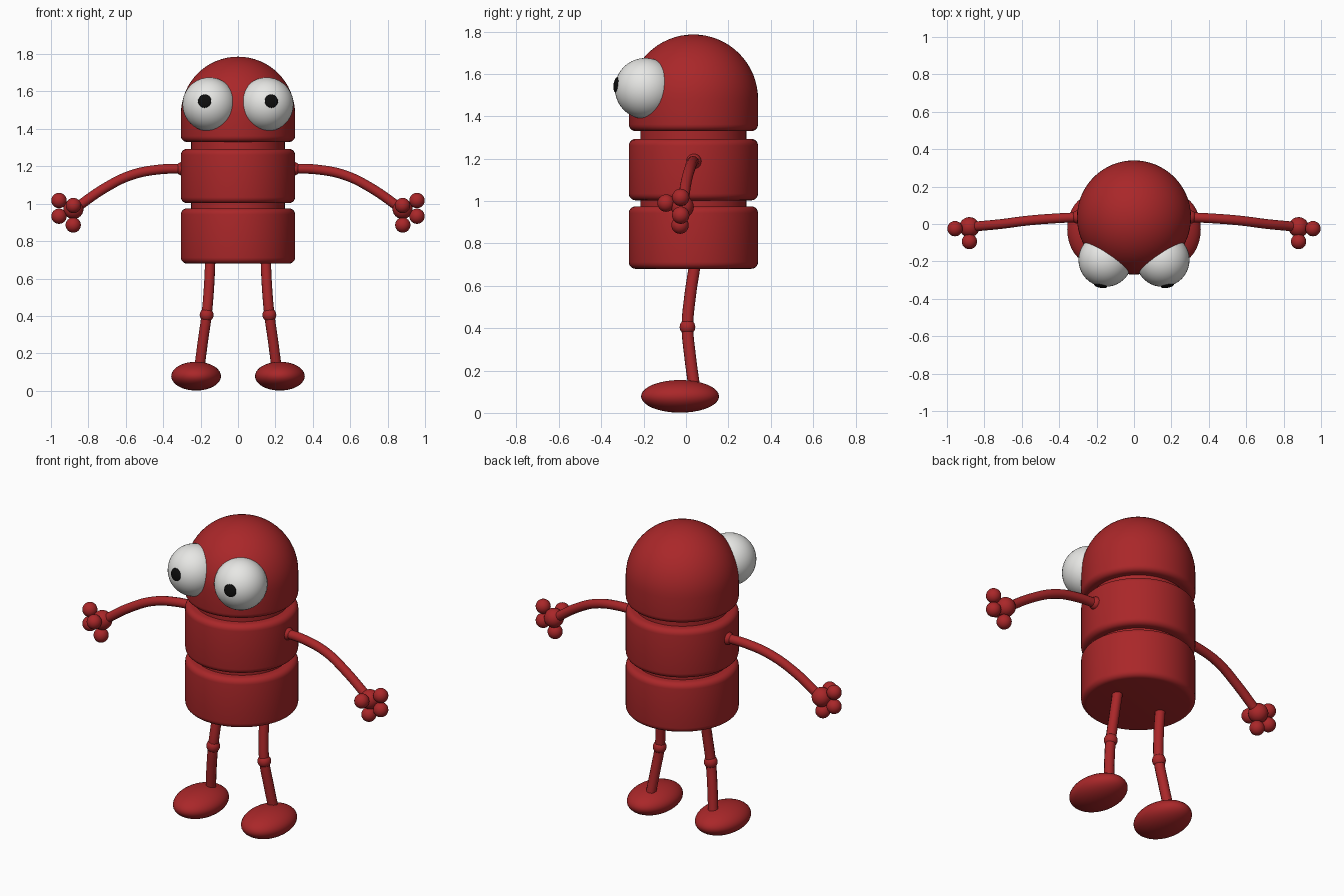
import bpy, bmesh, math
from mathutils import Vector

if "Cube" in bpy.data.objects:
    bpy.data.objects.remove(bpy.data.objects["Cube"])

CY = 0.035   # body axis in y
R = 0.305    # body radius


def material(name, rgb):
    m = bpy.data.materials.new(name)
    m.diffuse_color = (*rgb, 1)
    m.use_nodes = True
    m.node_tree.nodes["Principled BSDF"].inputs["Base Color"].default_value = m.diffuse_color
    return m


RED = material("red", (0.40, 0.02, 0.022))
WHITE = material("eye white", (0.8, 0.8, 0.78))
BLACK = material("pupil black", (0.004, 0.004, 0.004))


def finish(name, bm, mat, angle=40):
    bmesh.ops.recalc_face_normals(bm, faces=bm.faces)
    me = bpy.data.meshes.new(name)
    bm.to_mesh(me)
    bm.free()
    me.materials.append(mat)
    ob = bpy.data.objects.new(name, me)
    bpy.context.collection.objects.link(ob)
    bpy.context.view_layer.objects.active = ob
    ob.select_set(True)
    bpy.ops.object.shade_smooth_by_angle(angle=math.radians(angle))
    ob.select_set(False)
    return ob


def ball(name, loc, size, mat=RED, seg=32, aim=None):
    """Ellipsoid with half-sizes `size`; local z can be aimed along a direction."""
    bm = bmesh.new()
    bmesh.ops.create_uvsphere(bm, u_segments=seg, v_segments=seg // 2, radius=1)
    ob = finish(name, bm, mat)
    ob.location = loc
    ob.scale = size if isinstance(size, tuple) else (size,) * 3
    if aim:
        ob.rotation_euler = Vector(aim).to_track_quat('Z', 'Y').to_euler()
    return ob


def lathe(name, profile, steps=64):
    """Spin an (r, z) profile that starts and ends on the body axis."""
    bm = bmesh.new()
    vs = [bm.verts.new((r, CY, z)) for r, z in profile]
    es = [bm.edges.new(p) for p in zip(vs, vs[1:])]
    bmesh.ops.spin(bm, geom=vs + es, cent=(0, CY, 0), axis=(0, 0, 1),
                   angle=math.tau, steps=steps, use_duplicate=False)
    bmesh.ops.remove_doubles(bm, verts=bm.verts, dist=1e-4)
    return finish(name, bm, RED)


def arc(cr, cz, rad, a0, a1, n):
    return [(cr + rad * math.cos(math.radians(a0 + (a1 - a0) * i / n)),
             cz + rad * math.sin(math.radians(a0 + (a1 - a0) * i / n)))
            for i in range(n + 1)]


def tube(name, points, radius):
    """Round limb along a smooth path."""
    cu = bpy.data.curves.new(name, 'CURVE')
    cu.dimensions = '3D'
    cu.bevel_depth = radius
    cu.bevel_resolution = 4
    cu.resolution_u = 8
    cu.use_fill_caps = True
    sp = cu.splines.new('BEZIER')
    sp.bezier_points.add(len(points) - 1)
    for bp, p in zip(sp.bezier_points, points):
        bp.co = p
        bp.handle_left_type = bp.handle_right_type = 'AUTO'
    cu.materials.append(RED)
    ob = bpy.data.objects.new(name, cu)
    bpy.context.collection.objects.link(ob)
    return ob


# Body drums with rounded rims
B = 0.032
for name, z0, z1 in (("lower_body", 0.68, 0.975), ("upper_body", 1.003, 1.293)):
    lathe(name, [(0, z0)] + arc(R - B, z0 + B, B, -90, 0, 5)
          + arc(R - B, z1 - B, B, 0, 90, 5) + [(0, z1)])

# Domed head
lathe("head", [(0, 1.33)] + arc(R - B, 1.33 + B, B, -90, 0, 5)
      + arc(0, 1.481, R, 0, 90, 16))

# Recessed joints between the drums
for name, z0, z1 in (("waist", 0.95, 1.03), ("neck", 1.27, 1.36)):
    lathe(name, [(0, z0), (0.25, z0), (0.25, z1), (0, z1)])

for side, s in (("left", 1), ("right", -1)):
    # Eyes and pupils
    eye = Vector((s * 0.153, -0.192, 1.531))
    ball(side + "_eye", eye, 0.144, WHITE, 40)
    gaze = Vector((s * 0.026, -0.14, 0.018)).normalized()
    ball(side + "_pupil", eye + gaze * 0.14, (0.036, 0.036, 0.012), BLACK, 24, gaze)

    # Arm and shoulder
    tube(side + "_arm", [(s * 0.28, 0.037, 1.187), (s * 0.42, 0.03, 1.183),
                         (s * 0.57, 0.018, 1.153), (s * 0.71, 0.0, 1.085),
                         (s * 0.87, -0.015, 0.975)], 0.026)
    ball(side + "_shoulder", (s * 0.298, 0.037, 1.187), 0.036, seg=24)

    # Hand: palm, three fingers and a thumb
    ball(side + "_palm", (s * 0.88, -0.017, 0.972), 0.054, seg=24)
    for i, (x, y, z) in enumerate(((0.957, -0.025, 1.017), (0.957, -0.025, 0.933),
                                   (0.881, -0.028, 0.886), (0.88, -0.094, 0.99))):
        ball(f"{side}_finger_{i + 1}", (s * x, y, z), 0.041, seg=24)

    # Leg, knee and foot
    tube(side + "_leg", [(s * 0.148, 0.042, 0.70), (s * 0.156, 0.018, 0.54),
                         (s * 0.168, 0.007, 0.405), (s * 0.187, 0.019, 0.27),
                         (s * 0.209, 0.042, 0.10)], 0.028)
    ball(side + "_knee", (s * 0.168, 0.007, 0.405), 0.037, seg=24)
    ball(side + "_foot", (s * 0.224, -0.028, 0.078), (0.133, 0.184, 0.077), seg=40)
